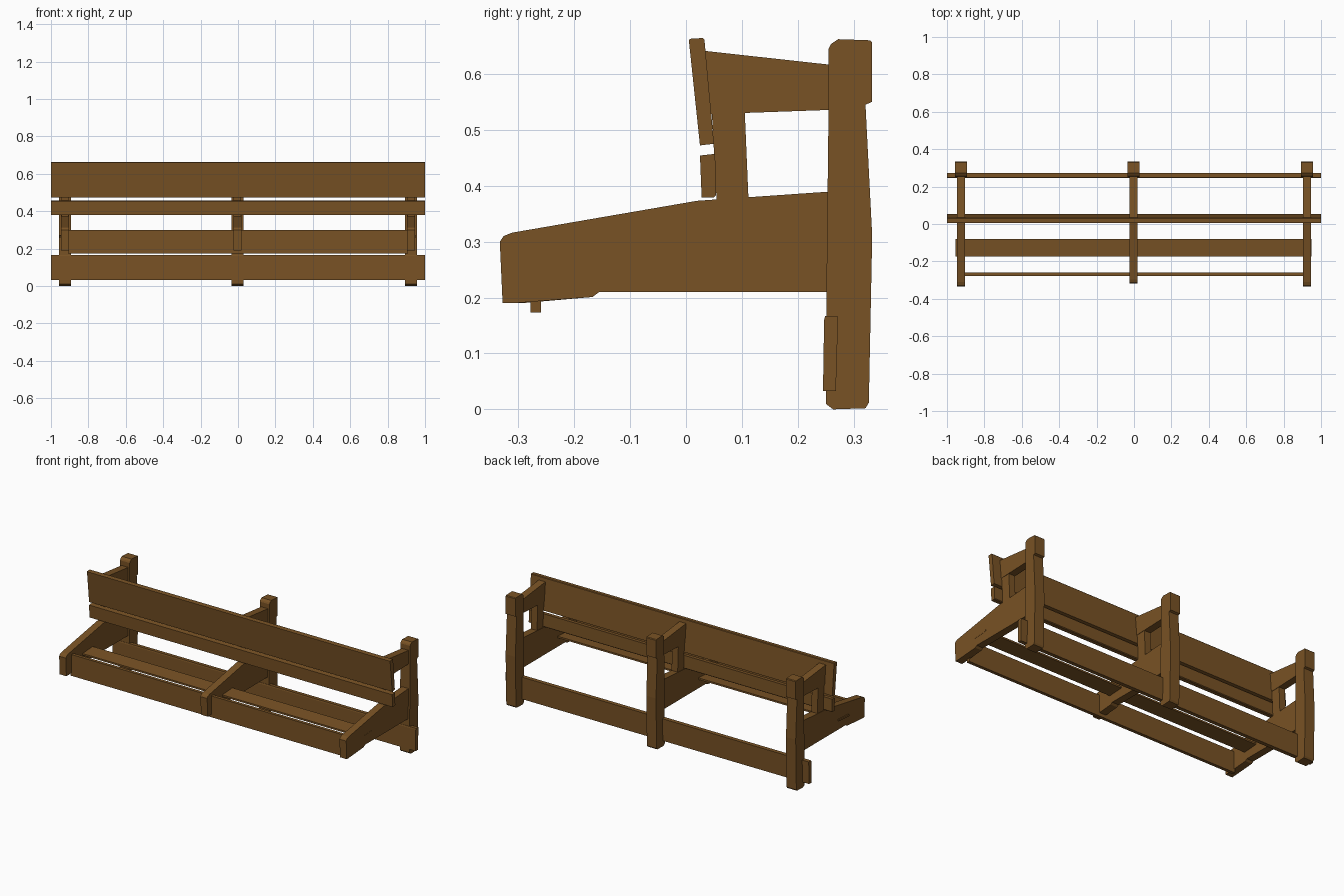
import bpy, bmesh

wood = bpy.data.materials.new("brown wood")
wood.diffuse_color = (0.19, 0.085, 0.018, 1)


def extrude_x(name, profile, x0, x1):
    """Extrude a (y, z) outline along x from x0 to x1."""
    bm = bmesh.new()
    a = [bm.verts.new((x0, y, z)) for y, z in profile]
    b = [bm.verts.new((x1, y, z)) for y, z in profile]
    n = len(profile)
    bm.faces.new(a)
    bm.faces.new(b[::-1])
    for i in range(n):
        j = (i + 1) % n
        bm.faces.new((a[j], a[i], b[i], b[j]))
    bmesh.ops.recalc_face_normals(bm, faces=bm.faces)
    me = bpy.data.meshes.new(name)
    bm.to_mesh(me)
    bm.free()
    me.materials.append(wood)
    ob = bpy.data.objects.new(name, me)
    bpy.context.collection.objects.link(ob)
    return ob


# Side outlines (y, z)
POST = [(0.25, 0.01), (0.263, 0), (0.321, 0.002), (0.327, 0.012), (0.333, 0.31),
        (0.321, 0.545), (0.333, 0.55), (0.333, 0.656), (0.329, 0.66), (0.272, 0.662),
        (0.259, 0.653), (0.255, 0.645), (0.255, 0.54), (0.251, 0.2)]
UPPER_ARM = [(0.034, 0.641), (0.27, 0.615), (0.27, 0.536), (0.045, 0.528)]
STRUT = [(0.046, 0.535), (0.105, 0.535), (0.112, 0.37), (0.055, 0.37)]


def seat_arm(f):
    return [(f + 0.005, 0.19), (f, 0.30), (f + 0.007, 0.31), (f + 0.022, 0.316),
            (0.02, 0.373), (0.265, 0.39), (0.265, 0.21), (-0.155, 0.21),
            (-0.167, 0.201), (f + 0.025, 0.19)]


# Three identical frames, the middle one with a slightly shorter seat arm
for label, x, front in (("left", -0.925, -0.333), ("middle", -0.003, -0.318),
                        ("right", 0.925, -0.333)):
    extrude_x(label + "_post", POST, x - 0.032, x + 0.032)
    extrude_x(label + "_seat_arm", seat_arm(front), x - 0.022, x + 0.022)
    extrude_x(label + "_upper_arm", UPPER_ARM, x - 0.022, x + 0.022)
    extrude_x(label + "_strut", STRUT, x - 0.02, x + 0.02)

# Long boards
extrude_x("upper_back_board", [(0.005, 0.661), (0.009, 0.663), (0.03, 0.664), (0.033, 0.661),
                               (0.05, 0.475), (0.025, 0.472)], -1, 1)
extrude_x("lower_back_board", [(0.025, 0.454), (0.052, 0.457), (0.054, 0.383),
                               (0.05, 0.379), (0.028, 0.379)], -1, 1)
extrude_x("rear_rail", [(0.249, 0.167), (0.272, 0.166), (0.268, 0.033),
                        (0.245, 0.033), (0.247, 0.16)], -1, 1)
extrude_x("seat_board", [(-0.175, 0.267), (-0.08, 0.273), (-0.08, 0.263), (-0.175, 0.257)],
          -0.955, 0.948)
extrude_x("front_rail", [(-0.278, 0.173), (-0.278, 0.30), (-0.259, 0.30), (-0.259, 0.173)],
          -0.91, 0.91)
